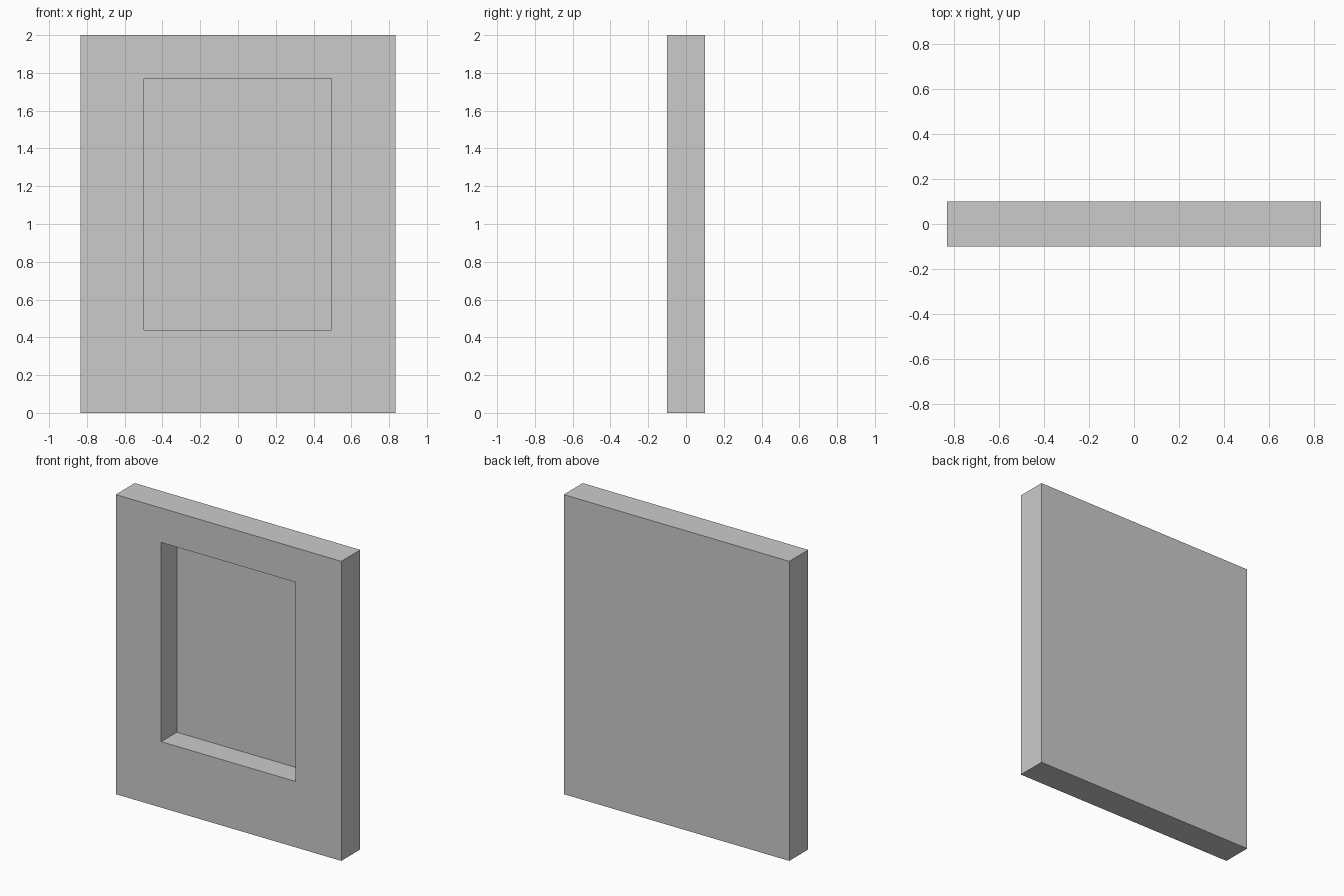
import bpy

if "Cube" in bpy.data.objects:
    bpy.data.objects.remove(bpy.data.objects["Cube"])


def box(name, x, y, z):
    """Axis-aligned box from (min, max) ranges."""
    ranges = (x, y, z)
    bpy.ops.mesh.primitive_cube_add(size=1, location=[(a + b) / 2 for a, b in ranges])
    obj = bpy.context.object
    obj.name = name
    obj.scale = [b - a for a, b in ranges]
    bpy.ops.object.transform_apply(location=True, rotation=False, scale=True)
    return obj


# Slab with a plain back
panel = box("recessed_panel", (-0.833, 0.833), (-0.1, 0.1), (0, 2))

# Rectangular recess in the front face
cutter = box("recess_cutter", (-0.497, 0.494), (-0.2, 0.065), (0.44, 1.77))
cut = panel.modifiers.new("recess", 'BOOLEAN')
cut.operation = 'DIFFERENCE'
cut.solver = 'EXACT'
cut.object = cutter
bpy.context.view_layer.objects.active = panel
bpy.ops.object.modifier_apply(modifier=cut.name)
bpy.data.objects.remove(cutter, do_unlink=True)
